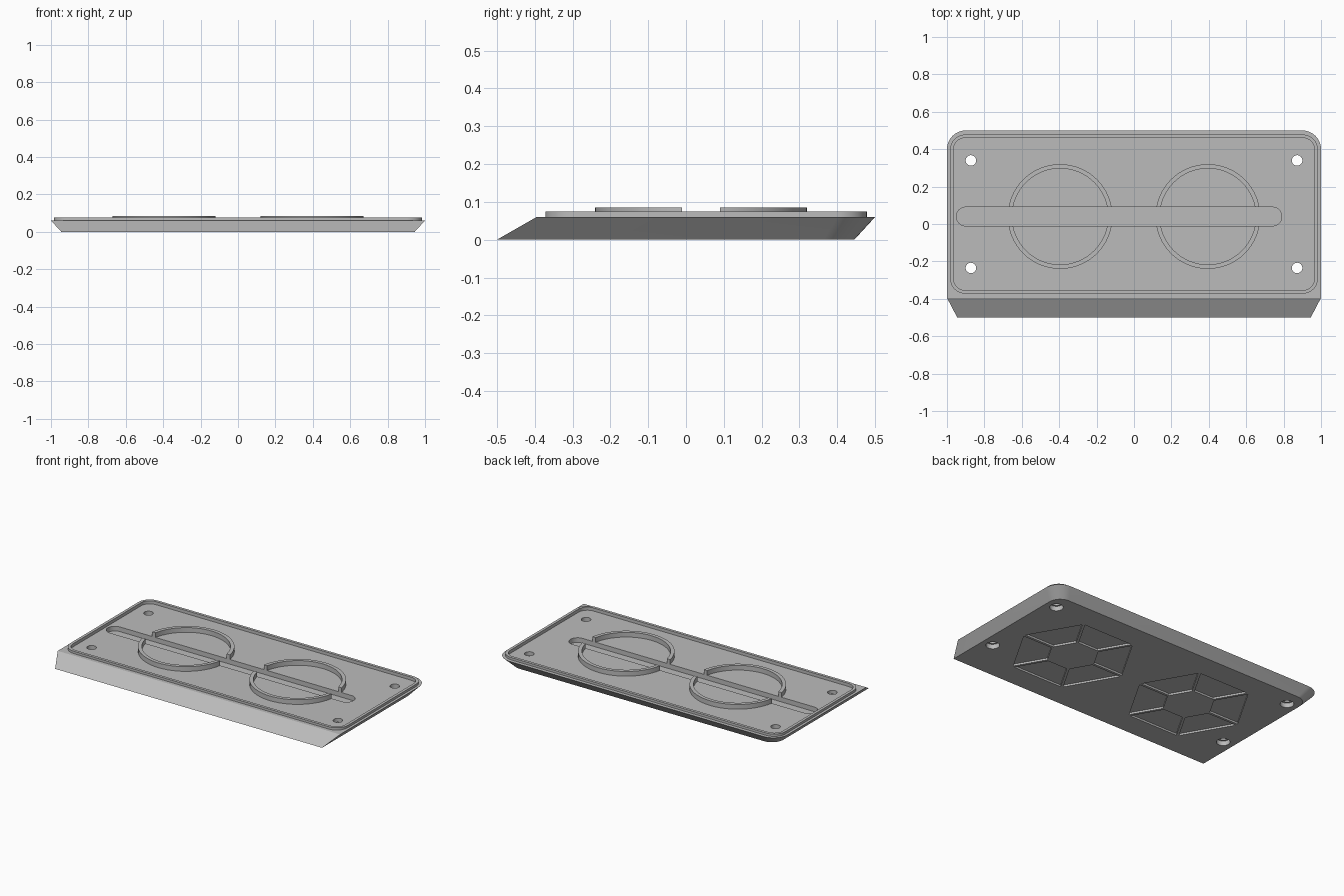
import bpy, bmesh
from math import cos, sin, pi, radians
from mathutils import Vector

if "Cube" in bpy.data.objects:
    bpy.data.objects.remove(bpy.data.objects["Cube"])

grey = bpy.data.materials.new("plain grey")
grey.use_nodes = True
colour = (0.5, 0.5, 0.5, 1)
grey.diffuse_color = colour
grey.node_tree.nodes["Principled BSDF"].inputs["Base Color"].default_value = colour


def outline(x, front, back, r_back, r_front=0, steps=10):
    """Rounded rectangle, anticlockwise from the back left corner."""
    pts = []
    for i, (sx, sy) in enumerate([(1, 1), (-1, 1), (-1, -1), (1, -1)]):
        r = r_back if sy > 0 else r_front
        cy = back - r if sy > 0 else front + r
        for k in range(steps + 1 if r else 1):
            a = (i + k / steps) * pi / 2
            pts.append((sx * (x - r) + r * cos(a), cy + r * sin(a)))
    return pts


def circle(cx, cy, r, n=32):
    return [(cx + r * cos(2 * pi * k / n), cy + r * sin(2 * pi * k / n)) for k in range(n)]


def loft(name, layers):
    """Solid through outlines given as (z, points)."""
    bm = bmesh.new()
    loops = [[bm.verts.new((x, y, z)) for x, y in pts] for z, pts in layers]
    n = len(loops[0])
    for low, high in zip(loops, loops[1:]):
        for i in range(n):
            j = (i + 1) % n
            bm.faces.new((low[i], low[j], high[j], high[i]))
    bm.faces.new(loops[0][::-1])
    bm.faces.new(loops[-1])
    bmesh.ops.recalc_face_normals(bm, faces=bm.faces)
    mesh = bpy.data.meshes.new(name)
    bm.to_mesh(mesh)
    bm.free()
    mesh.materials.append(grey)
    obj = bpy.data.objects.new(name, mesh)
    bpy.context.collection.objects.link(obj)
    return obj


def prism(name, pts, z0, z1):
    return loft(name, [(z0, pts), (z1, pts)])


def carve(obj, cutters):
    """Subtract each cutter and bake the result."""
    for c in cutters:
        c.hide_render = True
        m = obj.modifiers.new("cut", "BOOLEAN")
        m.operation, m.solver, m.object = "DIFFERENCE", "EXACT", c
    deps = bpy.context.evaluated_depsgraph_get()
    mesh = bpy.data.meshes.new_from_object(obj.evaluated_get(deps))
    obj.modifiers.clear()
    obj.data = mesh


MID = 0.05
FLOOR = 0.055

# Base plate: sloped sides, long sloped front, rounded back corners
base = loft("base_plate", [
    (0, outline(0.945, -0.5, 0.445, 0.08)),
    (0.06, outline(1, -0.395, 0.5, 0.1)),
])
# Raised rim
rim = prism("raised_rim", outline(0.983, -0.372, 0.478, 0.08, 0.08), 0.06, 0.075)

# Shared cutters: shallow tray and long slot
tray = prism("tray_cutter", outline(0.965, -0.354, 0.46, 0.062, 0.062), FLOOR, 0.2)
slot_pts = [(x - 0.08, y) for x, y in outline(0.87, -0.01, 0.09, 0.0499, 0.0499)]
slot = prism("slot_cutter", slot_pts, 0.025, 0.2)
cutters = [tray, slot]
helpers = [tray, slot]

# Screw holes, wider underneath
for x in (-0.872, 0.872):
    for y in (-0.235, 0.34):
        cutters.append(prism("hole_cutter", circle(x, y, 0.028), -0.1, 0.2))
        cutters.append(prism("counterbore_cutter", circle(x, y, 0.04), -0.1, 0.03))

# Six shallow panels around a hub in each hexagon underneath
GAP = 0.008
for cx in (-0.438, 0.438):
    for k in range(6):
        a, b = k * pi / 3, (k + 1) * pi / 3
        u, v = Vector((cos(a), sin(a))), Vector((cos(b), sin(b)))
        shift = (u + v).normalized() * GAP * 2
        centre = Vector((cx, -0.03)) + shift
        pts = [tuple(centre + p) for p in
               (u * 0.14, u * 0.35, v * 0.35, v * 0.14)]
        cutters.append(prism("panel_cutter", pts, -0.1, 0.012))

carve(base, cutters)
carve(rim, [tray])

# Locating rings, split by the slot
rings = []
for side, x in (("right", -0.395), ("left", 0.395)):
    ring = prism(side + "_ring", circle(x, 0.04, 0.28, 64), FLOOR - 0.005, 0.085)
    bore = prism("bore_cutter", circle(x, 0.04, 0.257, 64), 0, 0.2)
    carve(ring, [bore, slot])
    helpers.append(bore)
    rings.append(ring)

for c in set(helpers + cutters):
    bpy.data.objects.remove(c)

# Smooth the curves, keep the edges sharp
bpy.ops.object.select_all(action="DESELECT")
for obj in [base, rim] + rings:
    obj.select_set(True)
bpy.context.view_layer.objects.active = base
bpy.ops.object.shade_smooth_by_angle(angle=radians(25))
